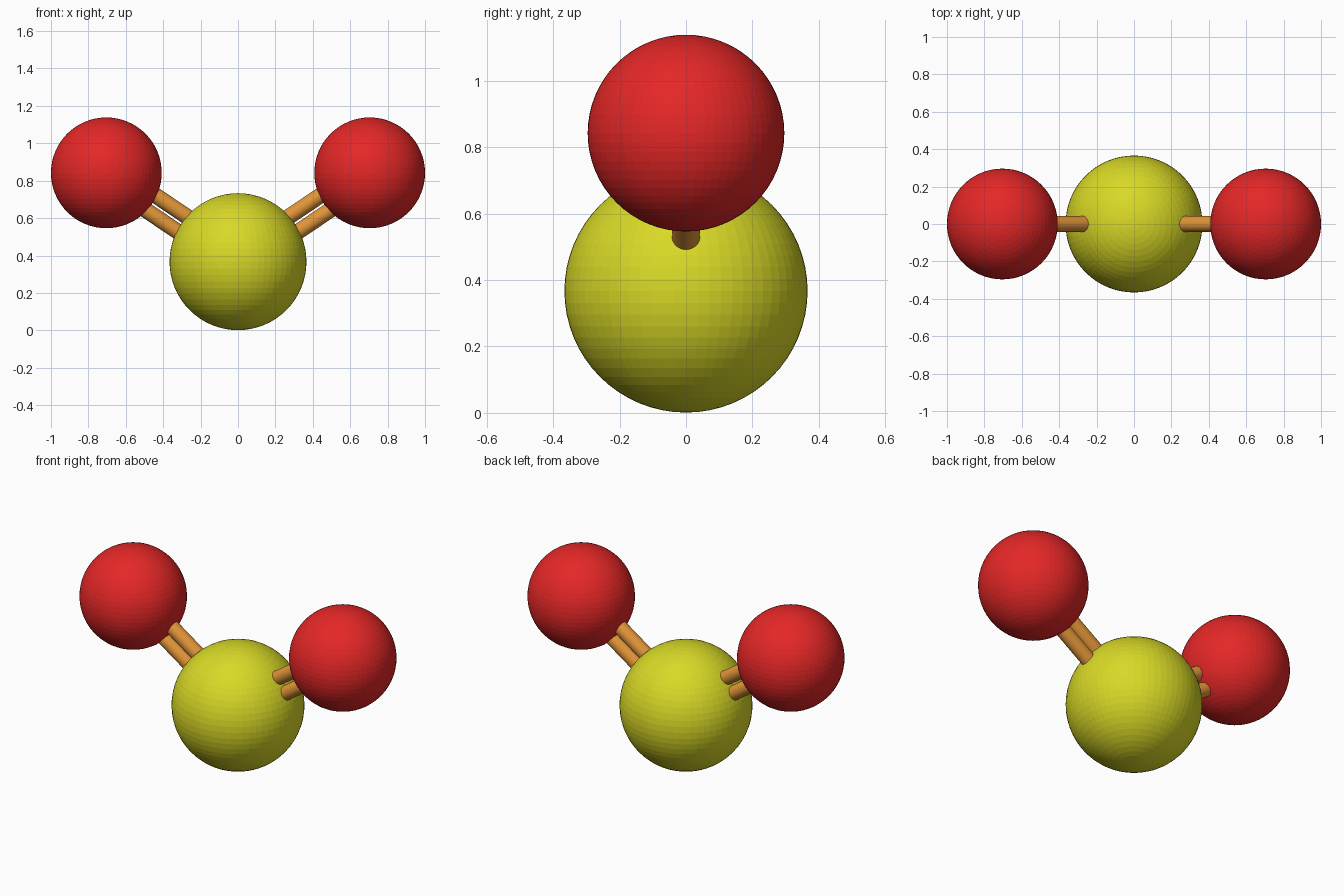
import bpy
from mathutils import Vector

if "Cube" in bpy.data.objects:
    bpy.data.objects.remove(bpy.data.objects["Cube"])


def material(name, color):
    m = bpy.data.materials.new(name)
    m.diffuse_color = color
    m.use_nodes = True
    m.node_tree.nodes["Principled BSDF"].inputs["Base Color"].default_value = m.diffuse_color
    return m


yellow = material("yellow", (0.69, 0.69, 0.02, 1))
red = material("red", (0.78, 0.02, 0.02, 1))
orange = material("orange", (0.75, 0.30, 0.04, 1))


def atom(name, center, radius, mat):
    bpy.ops.mesh.primitive_uv_sphere_add(segments=64, ring_count=32, radius=radius, location=center)
    ob = bpy.context.object
    ob.name = name
    ob.data.materials.append(mat)


def rod(name, a, b, radius, mat):
    d = b - a
    bpy.ops.mesh.primitive_cylinder_add(vertices=32, radius=radius, depth=d.length, location=(a + b) / 2,
                                        rotation=d.to_track_quat('Z', 'Y').to_euler())
    ob = bpy.context.object
    ob.name = name
    ob.data.materials.append(mat)
    bpy.ops.object.shade_smooth_by_angle()


# Large central ball
core = Vector((0, 0, 0.367))
atom("central_atom", core, 0.366, yellow)

# Two outer balls, each joined by a pair of parallel rods
for side, s in (("left", -1), ("right", 1)):
    outer = Vector((s * 0.704, 0, 0.842))
    atom(side + "_atom", outer, 0.296, red)
    d = (outer - core).normalized()
    normal = Vector((-d.z * s, 0, abs(d.x)))
    for label, k in (("upper", 1), ("lower", -1)):
        off = normal * 0.047 * k
        rod(f"{side}_{label}_bond", core + d * 0.25 + off, outer - d * 0.2 + off, 0.042, orange)
